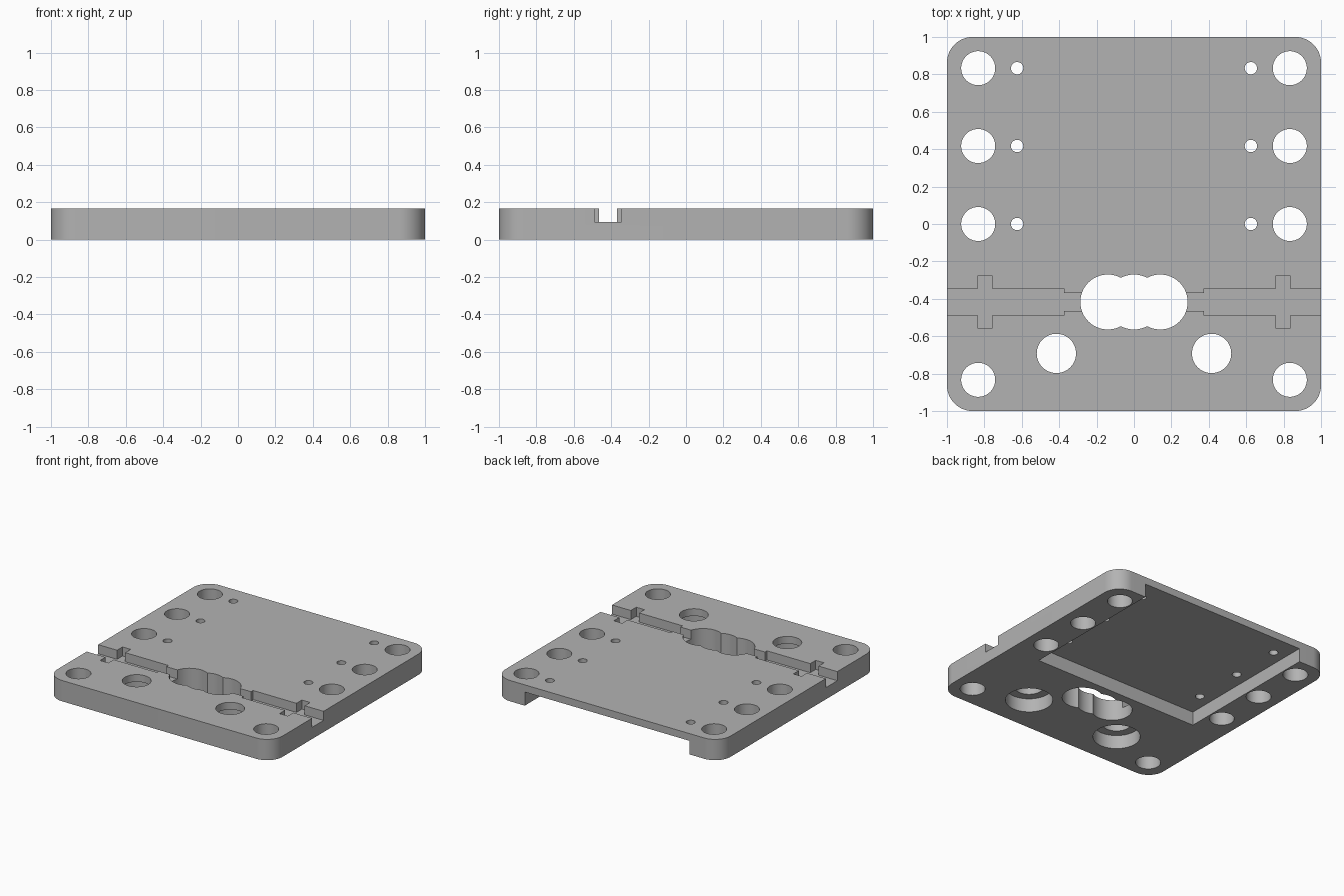
import bpy
import bmesh
from math import cos, sin, pi

if "Cube" in bpy.data.objects:
    bpy.data.objects.remove(bpy.data.objects["Cube"], do_unlink=True)

HEIGHT = 0.167
SLOT_Y = -0.417
RELIEF_Z = 0.109      # ceiling of the recesses cut from below


def prism(name, points, z0, z1):
    """Extrude a closed outline upward from z0 to z1."""
    bm = bmesh.new()
    face = bm.faces.new([bm.verts.new((x, y, z0)) for x, y in points])
    geom = bmesh.ops.extrude_face_region(bm, geom=[face])["geom"]
    top = [v for v in geom if isinstance(v, bmesh.types.BMVert)]
    bmesh.ops.translate(bm, verts=top, vec=(0, 0, z1 - z0))
    bmesh.ops.recalc_face_normals(bm, faces=bm.faces)
    mesh = bpy.data.meshes.new(name)
    bm.to_mesh(mesh)
    bm.free()
    obj = bpy.data.objects.new(name, mesh)
    bpy.context.collection.objects.link(obj)
    return obj


def arc(cx, cy, r, start, sweep, steps):
    return [(cx + r * cos(start + sweep * i / steps),
             cy + r * sin(start + sweep * i / steps)) for i in range(steps + 1)]


def cut(target, cutter):
    """Subtract a cutter from the target, then discard it."""
    cutter.hide_render = True
    mod = target.modifiers.new("cut", "BOOLEAN")
    mod.operation = "DIFFERENCE"
    mod.solver = "EXACT"
    mod.object = cutter
    bpy.context.view_layer.objects.active = target
    bpy.ops.object.modifier_apply(modifier=mod.name)
    bpy.data.objects.remove(cutter, do_unlink=True)


def drill(target, x, y, r, z0=-0.1, z1=0.3):
    cut(target, prism("hole_cutter", arc(x, y, r, 0, 2 * pi, 64)[:-1], z0, z1))


# Plate with rounded corners
R = 0.138
outline = []
for i, (sx, sy) in enumerate([(1, 1), (-1, 1), (-1, -1), (1, -1)]):
    outline += arc(sx * (1 - R), sy * (1 - R), R, i * pi / 2, pi / 2, 16)
plate = prism("mounting_plate", outline, 0, HEIGHT)

# Underside pocket, open at the back
cut(plate, prism("pocket_cutter", [(-0.731, -0.206), (0.731, -0.206),
                                   (0.731, 1.1), (-0.731, 1.1)], -0.1, RELIEF_Z))

# Stepped channel with cross slots, mirrored from one quarter outline
quarter = [(1.1, 0.073), (0.833, 0.073), (0.833, 0.142), (0.76, 0.142),
           (0.76, 0.073), (0.375, 0.073), (0.375, 0.047)]
upper = quarter + [(-x, y) for x, y in reversed(quarter)]
channel = upper + [(x, -y) for x, y in reversed(upper)]
cut(plate, prism("channel_cutter", [(x, SLOT_Y + y) for x, y in channel], 0.094, 0.3))

# Three overlapping bores in the middle of the channel
for x in (-0.14, 0, 0.14):
    drill(plate, x, SLOT_Y, 0.147)

for side in (-1, 1):
    # Large corner and side holes
    for y in (0.833, 0.417, 0, -0.833):
        drill(plate, side * 0.833, y, 0.091)
    # Small holes through the thin panel
    for y in (0.833, 0.417, 0):
        drill(plate, side * 0.625, y, 0.033)
    # Holes with a wide recess from below
    drill(plate, side * 0.415, -0.692, 0.105)
    drill(plate, side * 0.415, -0.692, 0.172, -0.1, RELIEF_Z)

# Plain grey finish
grey = bpy.data.materials.new("plain_grey")
grey.use_nodes = True
colour = (0.45, 0.45, 0.45, 1)
grey.diffuse_color = colour
grey.node_tree.nodes["Principled BSDF"].inputs["Base Color"].default_value = colour
plate.data.materials.clear()
plate.data.materials.append(grey)
for poly in plate.data.polygons:
    poly.material_index = 0

bpy.ops.object.select_all(action="DESELECT")
plate.select_set(True)
bpy.context.view_layer.objects.active = plate
bpy.ops.object.shade_smooth_by_angle()
